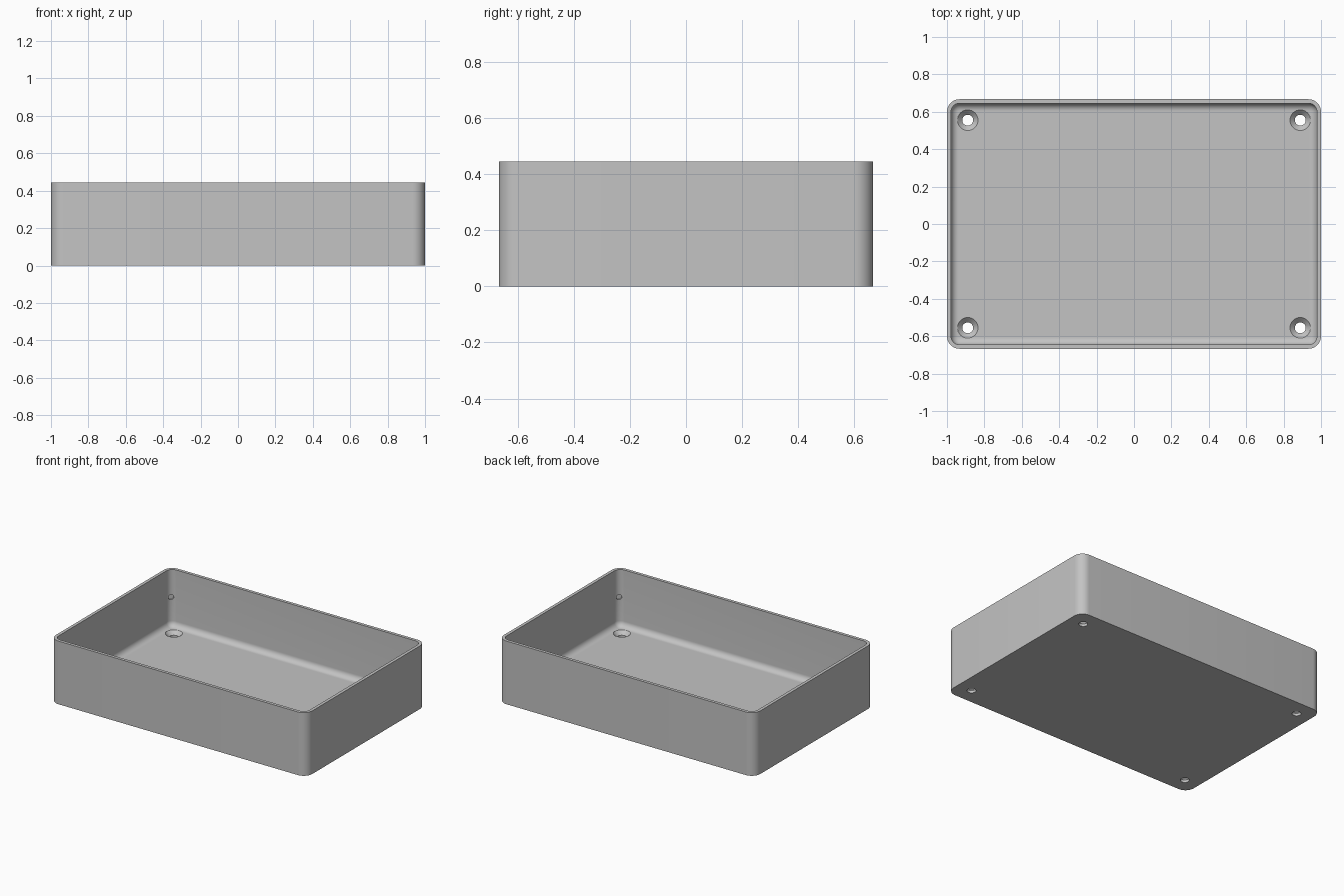
import bpy, bmesh, math
from mathutils import Vector, Matrix

if "Cube" in bpy.data.objects:
    bpy.data.objects.remove(bpy.data.objects["Cube"], do_unlink=True)

HALF_X, HALF_Y, HEIGHT = 1.0, 0.667, 0.445
CORNER, WALL, FLOOR, FILLET = 0.067, 0.022, 0.044, 0.04
HOLE_X, HOLE_Y = 0.889, 0.555
SEGS = 10

grey = bpy.data.materials.new("plain grey")
grey.use_nodes = True
grey.diffuse_color = (0.55, 0.55, 0.55, 1)
grey.node_tree.nodes["Principled BSDF"].inputs["Base Color"].default_value = (0.55, 0.55, 0.55, 1)


def make_object(name, bm):
    bmesh.ops.recalc_face_normals(bm, faces=bm.faces[:])
    mesh = bpy.data.meshes.new(name)
    bm.to_mesh(mesh)
    bm.free()
    mesh.materials.append(grey)
    obj = bpy.data.objects.new(name, mesh)
    bpy.context.collection.objects.link(obj)
    return obj


def rounded_ring(bm, inset, z):
    """Rounded rectangle, moved inward from the outer wall."""
    radius = CORNER - inset
    cx, cy = HALF_X - CORNER, HALF_Y - CORNER
    ring = []
    for i, (sx, sy) in enumerate([(1, 1), (-1, 1), (-1, -1), (1, -1)]):
        for s in range(SEGS + 1):
            a = (i + s / SEGS) * math.pi / 2
            ring.append(bm.verts.new((sx * cx + radius * math.cos(a),
                                      sy * cy + radius * math.sin(a), z)))
    return ring


def loft(bm, rings):
    """Skin closed rings and cap both ends."""
    for low, high in zip(rings, rings[1:]):
        n = len(low)
        for i in range(n):
            j = (i + 1) % n
            bm.faces.new((low[i], low[j], high[j], high[i]))
    bm.faces.new(rings[0][::-1])
    bm.faces.new(rings[-1])


# Tray shell: outer wall, rim, inner wall and rounded floor edge
bm = bmesh.new()
section = [(0, 0), (0, HEIGHT), (WALL, HEIGHT)]
for s in range(SEGS + 1):
    a = s / SEGS * math.pi / 2
    section.append((WALL + FILLET * (1 - math.cos(a)),
                    FLOOR + FILLET * (1 - math.sin(a))))
loft(bm, [rounded_ring(bm, inset, z) for inset, z in section])
tray = make_object("tray", bm)

# Cutters: countersunk screw holes and shallow corner dimples
bm = bmesh.new()
bore, head = 0.029, 0.055
profile = [(bore, -0.02), (bore, FLOOR + bore - head), (head, FLOOR), (head, FLOOR + 0.05)]
reach = CORNER - (CORNER - WALL) * math.sqrt(0.5)
for sx in (-1, 1):
    for sy in (-1, 1):
        rings = []
        for r, z in profile:
            rings.append([bm.verts.new((sx * HOLE_X + r * math.cos(k * math.tau / 32),
                                        sy * HOLE_Y + r * math.sin(k * math.tau / 32), z))
                          for k in range(32)])
        loft(bm, rings)
        turn = Vector((sx, sy, 0)).to_track_quat('Z', 'Y').to_matrix().to_4x4()
        place = Matrix.Translation((sx * (HALF_X - reach), sy * (HALF_Y - reach), 0.25))
        bmesh.ops.create_cone(bm, cap_ends=True, segments=20, radius1=0.018, radius2=0.018,
                              depth=0.02, matrix=place @ turn)
cutter = make_object("hole_cutter", bm)
cutter.hide_render = True

# Cut the holes, then smooth the rounded surfaces
cut = tray.modifiers.new("holes", 'BOOLEAN')
cut.operation = 'DIFFERENCE'
cut.solver = 'EXACT'
cut.object = cutter
bpy.ops.object.select_all(action='DESELECT')
tray.select_set(True)
bpy.context.view_layer.objects.active = tray
bpy.ops.object.modifier_apply(modifier=cut.name)
bpy.data.objects.remove(cutter, do_unlink=True)
bpy.ops.object.shade_smooth_by_angle(angle=math.radians(30))
